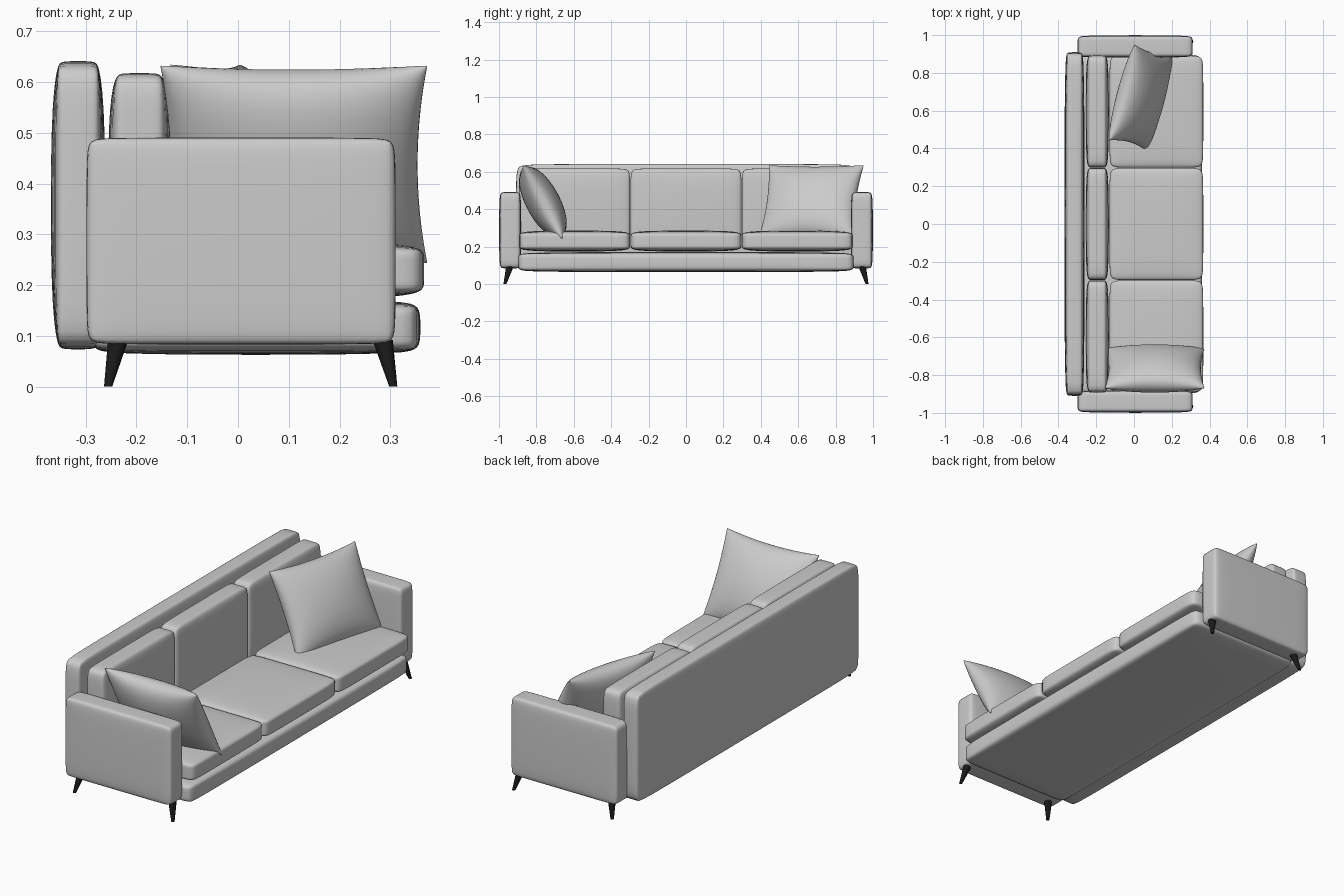
import bpy, bmesh, math
from mathutils import Vector

if "Cube" in bpy.data.objects:
    bpy.data.objects.remove(bpy.data.objects["Cube"])


def finish(name, bm, levels=0):
    bmesh.ops.recalc_face_normals(bm, faces=bm.faces)
    me = bpy.data.meshes.new(name)
    bm.to_mesh(me)
    bm.free()
    for p in me.polygons:
        p.use_smooth = True
    ob = bpy.data.objects.new(name, me)
    bpy.context.collection.objects.link(ob)
    if levels:
        m = ob.modifiers.new("Soft", "SUBSURF")
        m.levels = m.render_levels = levels
    return ob


def soft_box(name, lo, hi, support, pull):
    """Upholstered block: support loops near the edges, edges drawn in, subdivided."""
    lo, hi = Vector(lo), Vector(hi)
    c, h = (lo + hi) / 2, (hi - lo) / 2
    bm = bmesh.new()
    bmesh.ops.create_cube(bm, size=2)
    for v in bm.verts:
        v.co = Vector(v.co[i] * h[i] for i in range(3))
    for i in range(3):
        for s in (-1, 1):
            n = Vector((0, 0, 0))
            n[i] = 1
            bmesh.ops.bisect_plane(bm, geom=bm.verts[:] + bm.edges[:] + bm.faces[:],
                                   plane_co=n * s * (h[i] - support[i]), plane_no=n)
    for v in bm.verts:
        outer = [i for i in range(3) if abs(v.co[i]) > h[i] - 1e-5]
        if len(outer) > 1:
            for i in outer:
                v.co[i] -= math.copysign(pull[i], v.co[i])
    for v in bm.verts:
        v.co += c
    return finish(name, bm, 2)


def pillow(name, centre, turn):
    """Throw pillow with pinched corners, leaning back."""
    w, t, h, n = 0.265, 0.092, 0.222, 16
    bm = bmesh.new()
    bmesh.ops.create_grid(bm, x_segments=n, y_segments=n, size=1)
    back = bmesh.ops.duplicate(bm, geom=bm.verts[:] + bm.edges[:] + bm.faces[:])["geom"]
    back = {g for g in back if isinstance(g, bmesh.types.BMVert)}
    for v in bm.verts:
        u, q = math.sin(v.co.x * math.pi / 2), math.sin(v.co.y * math.pi / 2)
        puff = t * (max(0, 1 - u * u) * max(0, 1 - q * q)) ** 0.45
        v.co = (w * u * (1 - 0.075 * (1 - q * q)), -puff if v in back else puff,
                h * q * (1 - 0.075 * (1 - u * u)))
    bmesh.ops.remove_doubles(bm, verts=bm.verts, dist=1e-4)
    ob = finish(name, bm, 1)
    ob.location = centre
    ob.rotation_euler = (math.radians(28), 0, math.radians(turn))


# Frame: base and backrest
soft_box("base", (-0.29, -0.9, 0.062), (0.36, 0.9, 0.172), (0.05, 0.1, 0.03), (0.006, 0.006, 0.01))
soft_box("backrest", (-0.37, -0.91, 0.073), (-0.26, 0.91, 0.642), (0.022, 0.06, 0.1), (0.014, 0.006, 0.006))

# Arms
for s, side in ((-1, "right"), (1, "left")):
    y0, y1 = sorted((s * 0.88, s * 1.0))
    soft_box(side + "_arm", (-0.299, y0, 0.083), (0.311, y1, 0.491), (0.05, 0.025, 0.04), (0.003, 0.008, 0.002))

# Seat and back cushions
for k, side in ((-1, "right"), (0, "middle"), (1, "left")):
    y0, y1 = k * 0.595 - 0.297, k * 0.595 + 0.297
    soft_box(side + "_seat_cushion", (-0.13, y0, 0.172), (0.367, y1, 0.287), (0.07, 0.07, 0.03), (0.002, 0.001, 0.014))
    soft_box(side + "_back_cushion", (-0.257, y0, 0.2), (-0.132, y1, 0.618), (0.03, 0.05, 0.08), (0.014, 0.001, 0.003))

# Throw pillows
pillow("right_throw_pillow", (0.11, -0.765, 0.438), 0)
pillow("left_throw_pillow", (0.035, 0.67, 0.44), 255)

# Splayed tapered legs
black = bpy.data.materials.new("black")
black.diffuse_color = (0.01, 0.01, 0.01, 1)
black.use_nodes = True
black.node_tree.nodes["Principled BSDF"].inputs["Base Color"].default_value = black.diffuse_color
for sy, side in ((-1, "right"), (1, "left")):
    for end, xt, xb in (("front", 0.285, 0.306), ("back", -0.236, -0.256)):
        bm = bmesh.new()
        bmesh.ops.create_cone(bm, cap_ends=True, segments=16, radius1=0.008, radius2=0.02, depth=0.092)
        for v in bm.verts:
            top = v.co.z > 0
            v.co += Vector((xt if top else xb, sy * (0.942 if top else 0.968), 0.046))
        leg = finish(side + "_" + end + "_leg", bm)
        leg.data.materials.append(black)
        bpy.context.view_layer.objects.active = leg
        bpy.ops.object.select_all(action="DESELECT")
        leg.select_set(True)
        bpy.ops.object.shade_smooth_by_angle()
